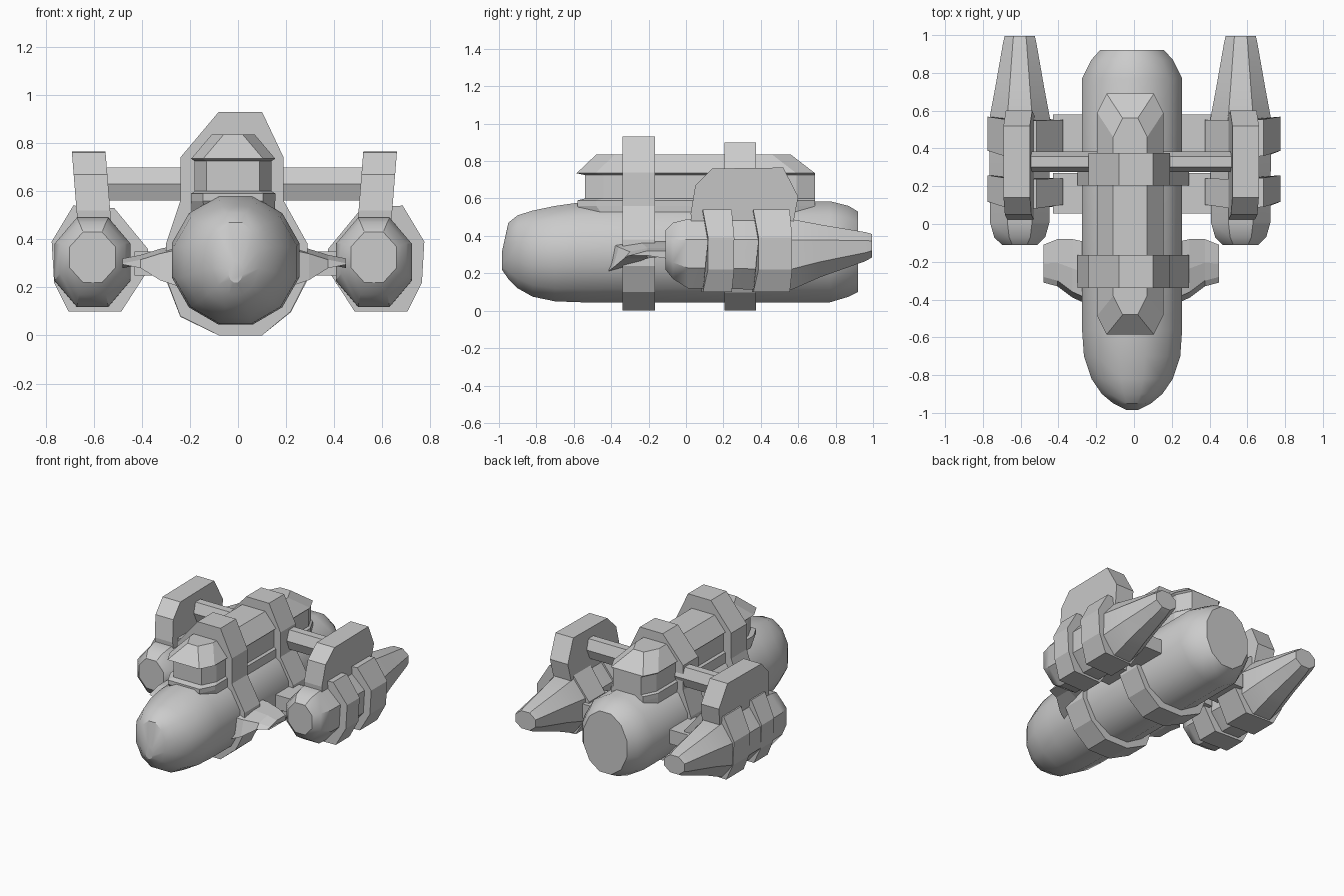
import bpy, bmesh, math
from mathutils import Vector

cube = bpy.data.objects.get("Cube")
if cube:
    bpy.data.objects.remove(cube, do_unlink=True)

grey = bpy.data.materials.new("plain grey")
grey.use_nodes = True
grey.diffuse_color = (0.6, 0.6, 0.6, 1)
grey.node_tree.nodes["Principled BSDF"].inputs["Base Color"].default_value = (0.6, 0.6, 0.6, 1)


def loft(name, rings, smooth=False):
    """Skin a list of equal-length point rings and cap both ends."""
    bm = bmesh.new()
    loops = [[bm.verts.new(p) for p in ring] for ring in rings]
    n = len(loops[0])
    for a, b in zip(loops, loops[1:]):
        for i in range(n):
            j = (i + 1) % n
            bm.faces.new((a[i], a[j], b[j], b[i]))
    bm.faces.new(loops[0])
    bm.faces.new(loops[-1])
    bmesh.ops.recalc_face_normals(bm, faces=bm.faces)
    mesh = bpy.data.meshes.new(name)
    bm.to_mesh(mesh)
    bm.free()
    obj = bpy.data.objects.new(name, mesh)
    bpy.context.collection.objects.link(obj)
    mesh.materials.append(grey)
    if smooth:
        bpy.ops.object.select_all(action='DESELECT')
        bpy.context.view_layer.objects.active = obj
        obj.select_set(True)
        bpy.ops.object.shade_smooth_by_angle(angle=math.radians(32))
    return obj


def oval(x, y, w, lo, hi, sides):
    """Upright oval ring across the length of the craft."""
    mid, h = (lo + hi) / 2, (hi - lo) / 2
    turns = [math.tau * (i + 0.5) / sides for i in range(sides)]
    k = 1 / math.cos(math.pi / sides)
    return [(x + w * k * math.cos(t), y, mid + h * k * math.sin(t)) for t in turns]


def plan(x, y0, y1, w, z, cut):
    """Flat ring with chamfered corners."""
    c = cut * 0.5
    return [(x + sx, sy, z) for sx, sy in (
        (-w, y0 + cut), (c - w, y0), (w - c, y0), (w, y0 + cut),
        (w, y1 - cut), (w - c, y1), (c - w, y1), (-w, y1 - cut))]


# Main hull
hull = [(-0.985, 0.03, 0.22, 0.31), (-0.95, 0.10, 0.17, 0.47), (-0.9, 0.16, 0.12, 0.51),
        (-0.82, 0.215, 0.075, 0.535), (-0.7, 0.255, 0.05, 0.56), (-0.56, 0.265, 0.045, 0.58),
        (0.77, 0.265, 0.045, 0.585), (0.87, 0.215, 0.075, 0.56), (0.92, 0.17, 0.10, 0.53)]
loft("hull", [oval(-0.01, y, w, lo, hi, 12) for y, w, lo, hi in hull], True)

# Upper cabin with a recessed windscreen and sloped roof
cabin = [(0.45, -0.5, 0.69, 0.17), (0.56, -0.58, 0.69, 0.175), (0.59, -0.58, 0.69, 0.175),
         (0.6, -0.54, 0.69, 0.16), (0.725, -0.54, 0.69, 0.16), (0.735, -0.585, 0.69, 0.175),
         (0.835, -0.48, 0.56, 0.09)]
loft("upper_cabin", [plan(-0.02, y0, y1, w, z, 0.1) for z, y0, y1, w in cabin])

# Two broad bands wrapping hull and cabin
outline = [(-0.08, 0.93), (0.1, 0.93), (0.19, 0.74), (0.19, 0.56), (0.29, 0.38), (0.29, 0.24),
           (0.22, 0.1), (0.1, 0.0), (-0.08, 0.0), (-0.24, 0.08), (-0.3, 0.24), (-0.3, 0.38),
           (-0.24, 0.56), (-0.24, 0.74)]
for name, y0, y1, top in (("front_band", -0.34, -0.165, 0.93), ("rear_band", 0.205, 0.375, 0.9)):
    loft(name, [[(x, y, z * top / 0.93) for x, z in outline] for y in (y0, y1)])


def wing_ring(x, y0, y1, low, high, arch):
    mid = (y0 + y1) / 2
    return [(x, y0, low), (x, y0 + 0.03, high - 0.02), (x, mid, high),
            (x, y1, high), (x, y1, high - 0.04), (x, mid, low + arch)]


nacelle = [(-0.11, 0.095, 0.22, 0.43), (-0.07, 0.135, 0.17, 0.47), (0.01, 0.158, 0.12, 0.49),
           (0.56, 0.16, 0.11, 0.49), (0.72, 0.13, 0.18, 0.46), (0.96, 0.088, 0.265, 0.42),
           (0.995, 0.08, 0.285, 0.41)]
pod_band = [(-0.09, 0.1), (0.13, 0.1), (0.19, 0.22), (0.2, 0.39), (0.11, 0.54),
            (-0.06, 0.53), (-0.2, 0.36), (-0.2, 0.27)]
plate = [(0.03, 0.45), (0.025, 0.52), (0.05, 0.67), (0.14, 0.76), (0.52, 0.765),
         (0.6, 0.61), (0.57, 0.45)]

for side, s in (("left", 1), ("right", -1)):
    # Stub wing with an arched underside
    loft(side + "_wing", [wing_ring(s * x - 0.015, *r) for x, *r in (
        (0.22, -0.43, -0.1, 0.2, 0.38, 0.04), (0.31, -0.39, -0.08, 0.23, 0.36, 0.04),
        (0.39, -0.33, -0.08, 0.28, 0.335, 0.0), (0.465, -0.31, -0.11, 0.295, 0.32, 0.0))])

    # Side pod tapering to the tail
    px = s * 0.585 - 0.02
    loft(side + "_pod", [oval(px, y, w, lo, hi, 8) for y, w, lo, hi in nacelle], True)

    # Waisted bands around the pod and short braces to the hull
    for label, y0, y1 in (("front", 0.085, 0.24), ("rear", 0.355, 0.55)):
        rings = []
        for y, lean in ((y0, 0.025), (y1, 0.01)):
            rings.append([(s * (0.575 + x), y + (lean if 0.2 < z < 0.5 else 0)
                           + 0.04 * x, z) for x, z in pod_band])
        loft(side + "_pod_" + label + "_band", rings)
        loft(side + "_" + label + "_brace", [
            [(s * x - 0.01, y, z) for y, z in ((y0 - 0.03, 0.25), (y1 + 0.03, 0.25),
                                             (y1 + 0.03, 0.35), (y0 - 0.03, 0.35))]
            for x in (0.22, 0.42)])

    # Upright pylon plate, leaning outward
    loft(side + "_pylon", [[(s * (x + 0.08 * (z - 0.5)) - 0.015, y, z) for y, z in plate]
                           for x in (0.515, 0.655)])

    # Strut from the cabin to the pylon
    strut = []
    for x in (0.12, 0.54):
        strut.append([(s * x - 0.015, 0.33 + 0.055 * math.cos(i * math.pi / 3),
                       0.63 + 0.08 * math.sin(i * math.pi / 3)) for i in range(6)])
    loft(side + "_strut", strut)
